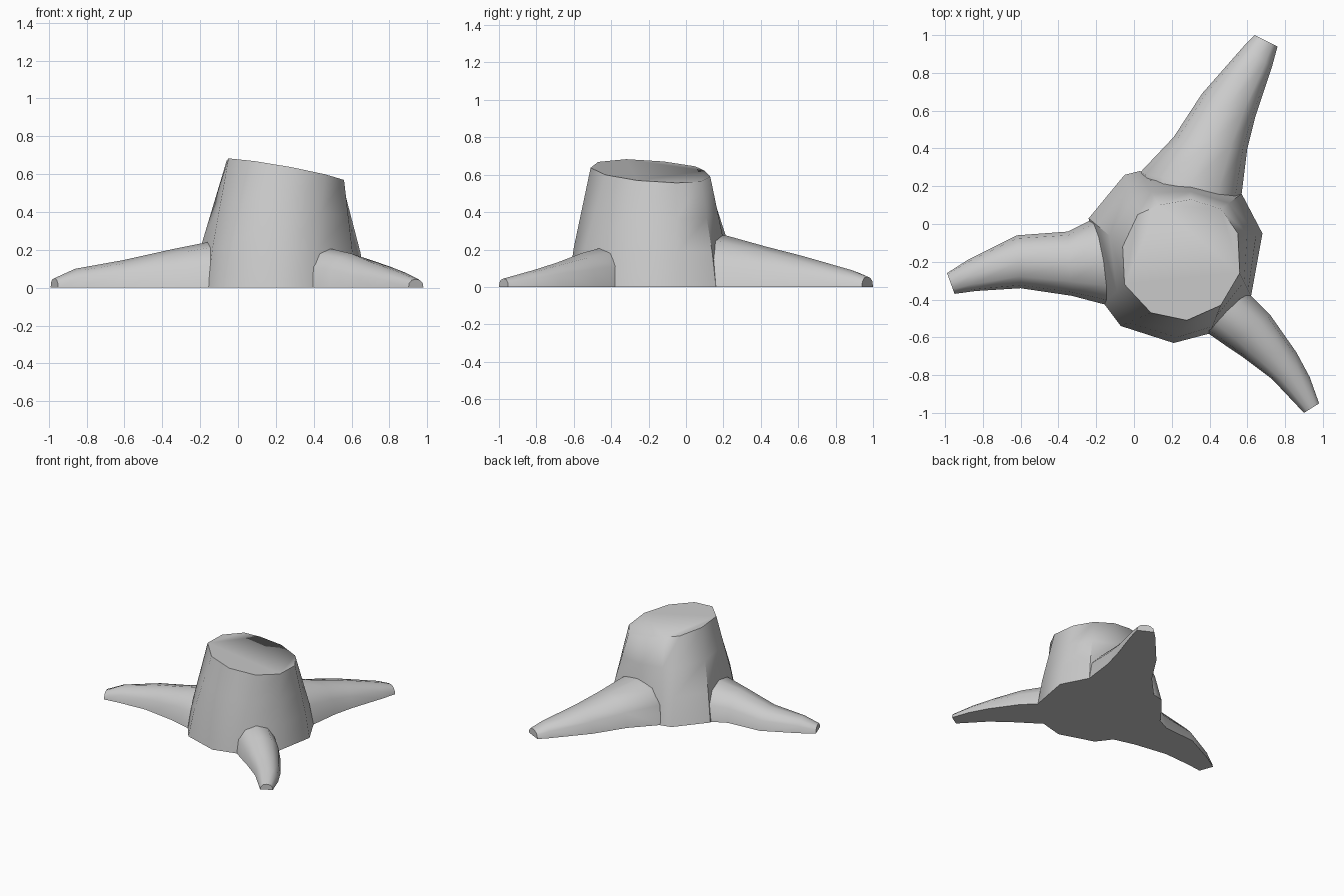
import bpy, bmesh, math
from mathutils import Vector

if "Cube" in bpy.data.objects:
    bpy.data.objects.remove(bpy.data.objects["Cube"])

grey = bpy.data.materials.new("plain grey")
grey.use_nodes = True
grey.diffuse_color = (0.6, 0.6, 0.6, 1)
grey.node_tree.nodes["Principled BSDF"].inputs["Base Color"].default_value = (0.6, 0.6, 0.6, 1)


def loft(name, rings, sharp):
    """Skin a list of equal-length closed rings and cap both ends."""
    bm = bmesh.new()
    loops = [[bm.verts.new(p) for p in ring] for ring in rings]
    n = len(loops[0])
    for a, b in zip(loops, loops[1:]):
        for i in range(n):
            j = (i + 1) % n
            bm.faces.new((a[i], a[j], b[j], b[i]))
    for end in (loops[0], loops[-1]):
        bm.faces.new(end)
    bmesh.ops.recalc_face_normals(bm, faces=bm.faces)
    mesh = bpy.data.meshes.new(name)
    bm.to_mesh(mesh)
    bm.free()
    obj = bpy.data.objects.new(name, mesh)
    bpy.context.collection.objects.link(obj)
    mesh.materials.append(grey)
    bpy.ops.object.select_all(action="DESELECT")
    obj.select_set(True)
    bpy.context.view_layer.objects.active = obj
    bpy.ops.object.shade_smooth_by_angle(angle=math.radians(sharp))
    return obj


# Trunk: irregular base tapering to a slanted cut
base = [(-.24, .03), (-.16, -.42), (-.07, -.54), (.21, -.63), (.40, -.58), (.62, -.38),
        (.68, -.05), (.57, .16), (.30, .24), (.03, .28), (-.05, .26)]
top = [(-.06, -.12), (-.05, -.32), (.09, -.47), (.28, -.51), (.46, -.43), (.56, -.26),
       (.55, -.05), (.46, .08), (.30, .13), (.13, .10), (.02, .05)]


def cut_height(x, y):
    return 0.62 - 0.18 * (x - 0.25) - 0.07 * (y + 0.19)


rings = []
for rise, taper in ((0, 0), (.33, .25), (.66, .62), (1, 1)):
    ring = []
    for b, t in zip(base, top):
        p = Vector(b).lerp(Vector(t), taper)
        ring.append((p.x, p.y, rise * cut_height(*t)))
    rings.append(ring)
trunk = loft("trunk", rings, 40)

# The back of the rim blends softly into the cut
mesh = trunk.data
for edge in mesh.edges:
    a, b = (mesh.vertices[i].co for i in edge.vertices)
    if min(a.z, b.z) > 0.5 and min(a.y, b.y) > 0.07:
        edge.use_edge_sharp = False


# Roots: arched sections between a left and a right ground line
def root(name, left, right, heights):
    rings = []
    for l, r, h in zip(left, right, heights):
        mid, half = (Vector(l) + Vector(r)) / 2, (Vector(r) - Vector(l)) / 2
        ring = []
        for k in range(7):
            a = math.pi * k / 6
            c = math.cos(a)
            p = mid + half * math.copysign(abs(c) ** 0.85, c)
            ring.append((p.x, p.y, h * math.sin(a) ** 0.9 if 0 < k < 6 else 0))
        rings.append(ring)
    return loft(name, rings, 50)


root("right_root",
     [(-.99, -.26), (-.88, -.19), (-.62, -.06), (-.35, -.04), (-.19, .04), (-.10, .02)],
     [(-.95, -.37), (-.84, -.355), (-.60, -.34), (-.33, -.38), (-.14, -.43), (-.08, -.42)],
     [.05, .10, .145, .205, .24, .245])
root("back_root",
     [(.64, 1.0), (.58, .94), (.36, .69), (.21, .46), (.03, .27), (.05, .18)],
     [(.76, .94), (.73, .83), (.64, .56), (.60, .40), (.57, .16), (.55, .08)],
     [.055, .09, .165, .215, .275, .28])
root("front_left_root",
     [(.98, -.95), (.93, -.81), (.86, -.68), (.72, -.48), (.61, -.37), (.55, -.30)],
     [(.90, -1.0), (.73, -.82), (.57, -.70), (.48, -.64), (.38, -.57), (.32, -.50)],
     [.045, .09, .13, .18, .205, .21])
